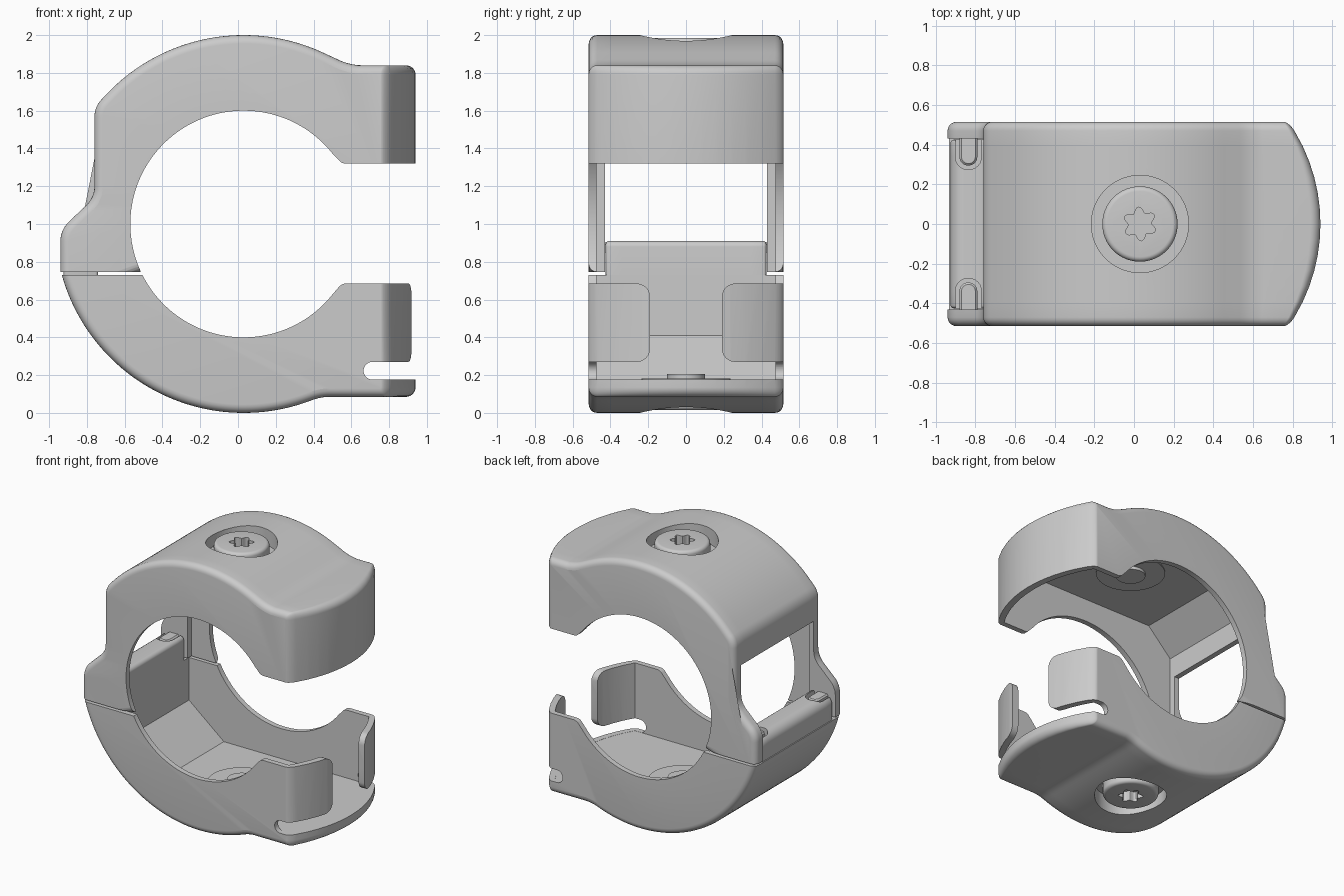
import bpy, bmesh
from math import sin, cos, pi, radians, sqrt, tan
from mathutils import Vector, Matrix

if "Cube" in bpy.data.objects:
    bpy.data.objects.remove(bpy.data.objects["Cube"])

HALF = 0.515          # half depth of the clamp
CX, CZ = 0.03, 1.0    # bore centre


def arc(r, a0, a1, n, cx=CX, cz=CZ):
    return [(cx + r * cos(radians(a0 + (a1 - a0) * i / n)),
             cz + r * sin(radians(a0 + (a1 - a0) * i / n)), 0) for i in range(n + 1)]


def rounded(pts, seg=6):
    """Closed outline from (x, z, corner radius) points."""
    out = []
    for i, (x, z, r) in enumerate(pts):
        p = Vector((x, z))
        if not r:
            out.append(p)
            continue
        a = (Vector(pts[i - 1][:2]) - p).normalized()
        b = (Vector(pts[(i + 1) % len(pts)][:2]) - p).normalized()
        half = a.angle(b) / 2
        c = p + (a + b).normalized() * r / sin(half)
        s, e = p + a * r / tan(half) - c, p + b * r / tan(half) - c
        out += [c + s.lerp(e, k / seg).normalized() * r for k in range(seg + 1)]
    return out


def inset(pts, d):
    area = sum(pts[i - 1].x * p.y - p.x * pts[i - 1].y for i, p in enumerate(pts))
    sgn = 1 if area > 0 else -1
    out = []
    for i, p in enumerate(pts):
        e1 = (p - pts[i - 1]).normalized()
        e2 = (pts[(i + 1) % len(pts)] - p).normalized()
        n1, n2 = Vector((-e1.y, e1.x)), Vector((-e2.y, e2.x))
        out.append(p + sgn * d * (n1 + n2) / max(0.3, 1 + n1.dot(n2)))
    return out


def plan(y):
    """Bowed front end as seen from the top."""
    return 0.94 - (0.908 - sqrt(0.908 ** 2 - y * y))


def loft(name, pts, layers, bowed=False, matrix=None):
    """Stack inset copies of an outline along y; layers are (y, inset)."""
    bm = bmesh.new()
    xm, x0 = max(p.x for p in pts), 0.62
    rings = []
    for y, d in layers:
        ring = []
        for p in inset(pts, d):
            x = p.x
            if bowed and x > x0:
                x = x0 + (x - x0) * (plan(y) - 0.94 + xm - x0) / (xm - x0)
            ring.append(bm.verts.new((x, y, p.y)))
        rings.append(ring)
    n = len(pts)
    for a, b in zip(rings, rings[1:]):
        for i in range(n):
            bm.faces.new((a[i], a[(i + 1) % n], b[(i + 1) % n], b[i]))
    bm.faces.new(rings[0][::-1])
    bm.faces.new(rings[-1])
    if matrix:
        bm.transform(matrix)
    bmesh.ops.triangulate(bm, faces=bm.faces)
    if bm.calc_volume(signed=True) < 0:
        bmesh.ops.reverse_faces(bm, faces=bm.faces)
    me = bpy.data.meshes.new(name)
    bm.to_mesh(me)
    bm.free()
    ob = bpy.data.objects.new(name, me)
    bpy.context.collection.objects.link(ob)
    return ob


def prism(name, pts, y0, y1, matrix=None):
    return loft(name, pts, [(y0, 0), (y1, 0)], False, matrix)


def cut(ob, cutter):
    m = ob.modifiers.new("cut", 'BOOLEAN')
    m.operation, m.object, m.solver = 'DIFFERENCE', cutter, 'MANIFOLD'
    bpy.context.view_layer.update()
    bpy.context.view_layer.objects.active = ob
    bpy.ops.object.modifier_apply(modifier=m.name)
    bpy.data.objects.remove(cutter)


def ends(h, f, n=5):
    """Layers with filleted ends, evenly divided in the middle."""
    q = [(h - f + f * sin(i * pi / 2 / n), f * (1 - cos(i * pi / 2 / n))) for i in range(n, -1, -1)]
    mid = [((h - f) * (1 - i / 6), 0) for i in range(1, 12)]
    return q + mid + [(-y, d) for y, d in reversed(q)]


def circle(x, y, r, n=48):
    return [Vector((x + r * cos(2 * pi * i / n), y + r * sin(2 * pi * i / n))) for i in range(n)]


def box(x0, x1, z0, z1, r=0):
    return rounded([(x0, z0, r), (x1, z0, r), (x1, z1, r), (x0, z1, r)])


UP = Matrix(((1, 0, 0, 0), (0, 0, 1, 0), (0, 1, 0, 0), (0, 0, 0, 1)))   # outline in xy, layers along z
SIDE = Matrix.Rotation(-pi / 2, 4, 'Z')                                 # outline in yz, layers along x
FLIP = Matrix.Translation((0, 0, 2)) @ Matrix.Rotation(pi, 4, 'X')
cavity_layers = [(-0.475 + 0.95 * i / 12, 0) for i in range(13)]

# Upper shell: outer skin, bore and mouth, hollow, hinge window
upper = loft("upper_shell", rounded(
    [(.94, 1.2, 0), (.94, 1.84, .05), (.595, 1.84, .3)] + arc(1, 65, 137, 40) +
    [(-.76, 1.62, .13), (-.76, 1.14, .14), (-.94, .97, .14), (-.94, .6, 0)]), ends(HALF, .045), True)
cut(upper, prism("bore", rounded([(1.2, .2, 0), (1.2, 1.32, 0), (.55, 1.32, .05)] +
                                 arc(.6, 38.5, 205, 72) + [(-1.2, .746, 0), (-1.2, .2, 0)]), -.8, .8))
cut(upper, loft("cavity", rounded([(.89, .3, 0), (.89, 1.77, 0), (.62, 1.77, 0), (-.53, 1.77, 0),
                                   (-.72, 1.58, 0), (-.72, .3, 0)]), cavity_layers, True))
cut(upper, prism("window", box(-1.3, -.6, .4, 1.42), -.43, .43))

# Lower shell: outer skin, bore and mouth, hollow, side slots, gap between front tabs
lower = loft("lower_shell", rounded(
    arc(1, 190, 290.5, 50) + [(.44, .085, .27), (.94, .085, .05), (.94, .95, 0)]), ends(HALF, .045), True)
cut(lower, prism("bore", rounded([(1.2, 1.8, 0), (1.2, .685, 0), (.55, .685, .05)] +
                                 arc(.6, -38.5, -153.3, 60) + [(-1.2, .73, 0), (-1.2, 1.8, 0)]), -.8, .8))
cut(lower, loft("cavity", rounded([(.89, 1.2, 0), (.89, .175, 0), (.62, .175, 0), (-.45, .175, 0),
                                   (-.74, .41, 0), (-.74, 1.2, 0)]), cavity_layers, True))
cut(lower, prism("slot", rounded([(.665, .176, .046), (1.2, .176, 0), (1.2, .27, 0), (.665, .27, .046)]), -.8, .8))
tab_edge = [(.26, .22, 0)] + arc(.07, 270, 180, 6, .26, .34) + arc(.07, 180, 90, 6, .26, .615) + [(.26, .9, 0)]
cut(lower, prism("tab_gap", rounded(tab_edge + [(-x, z, 0) for x, z, _ in reversed(tab_edge)]), .7, 1.2, SIDE))

# Hinge knuckle rising inside the window, with a pocket and pin at each end
knuckle = loft("hinge_knuckle", rounded([(-.74, .70, 0), (-.74, .91, .03), (-.925, .91, .07), (-.925, .70, 0)]),
               ends(.425, .015, 3))
for s in (-1, 1):
    y0, y1 = sorted((s * .275, s * .50))
    cut(knuckle, prism("pocket", box(-.90, -.77, y0, y1, .06), .86, 1.0, UP))
    y0, y1 = sorted((s * .295, s * .48))
    loft("hinge_pin", box(-.88, -.79, y0, y1, .043), [(.905, .01), (.895, 0), (.85, 0)], False, UP)

# Screws: recess in the shell, rounded head with star socket, inner boss and shaft end
star = [Vector((CX + (.071 + .014 * cos(6 * t)) * cos(t + .6), (.071 + .014 * cos(6 * t)) * sin(t + .6)))
        for t in [2 * pi * i / 72 for i in range(72)]]
for shell, name, m, inner in ((upper, "upper", UP, 1.77), (lower, "lower", FLIP @ UP, 1.825)):
    cut(shell, prism("recess", circle(CX, 0, .245, 64), 1.88, 2.2, m))
    fillet = [(1.96 + .025 * sin(a), .025 * (1 - cos(a))) for a in [pi / 2 * i / 5 for i in range(5, -1, -1)]]
    head = loft(name + "_screw_head", circle(CX, 0, .19, 64), fillet + [(1.87, 0)], False, m)
    cut(head, prism("socket", star, 1.91, 2.1, m))
    prism(name + "_screw_boss", circle(CX, 0, .235), inner - .008, inner + .01, m)
    prism(name + "_screw_shaft", circle(CX, 0, .1), inner - .03, inner + .01, m)

# Smooth shading with crisp edges
bpy.ops.object.select_all(action='DESELECT')
for ob in bpy.context.scene.objects:
    ob.select_set(True)
    bpy.context.view_layer.objects.active = ob
bpy.ops.object.shade_smooth_by_angle(angle=radians(32))
